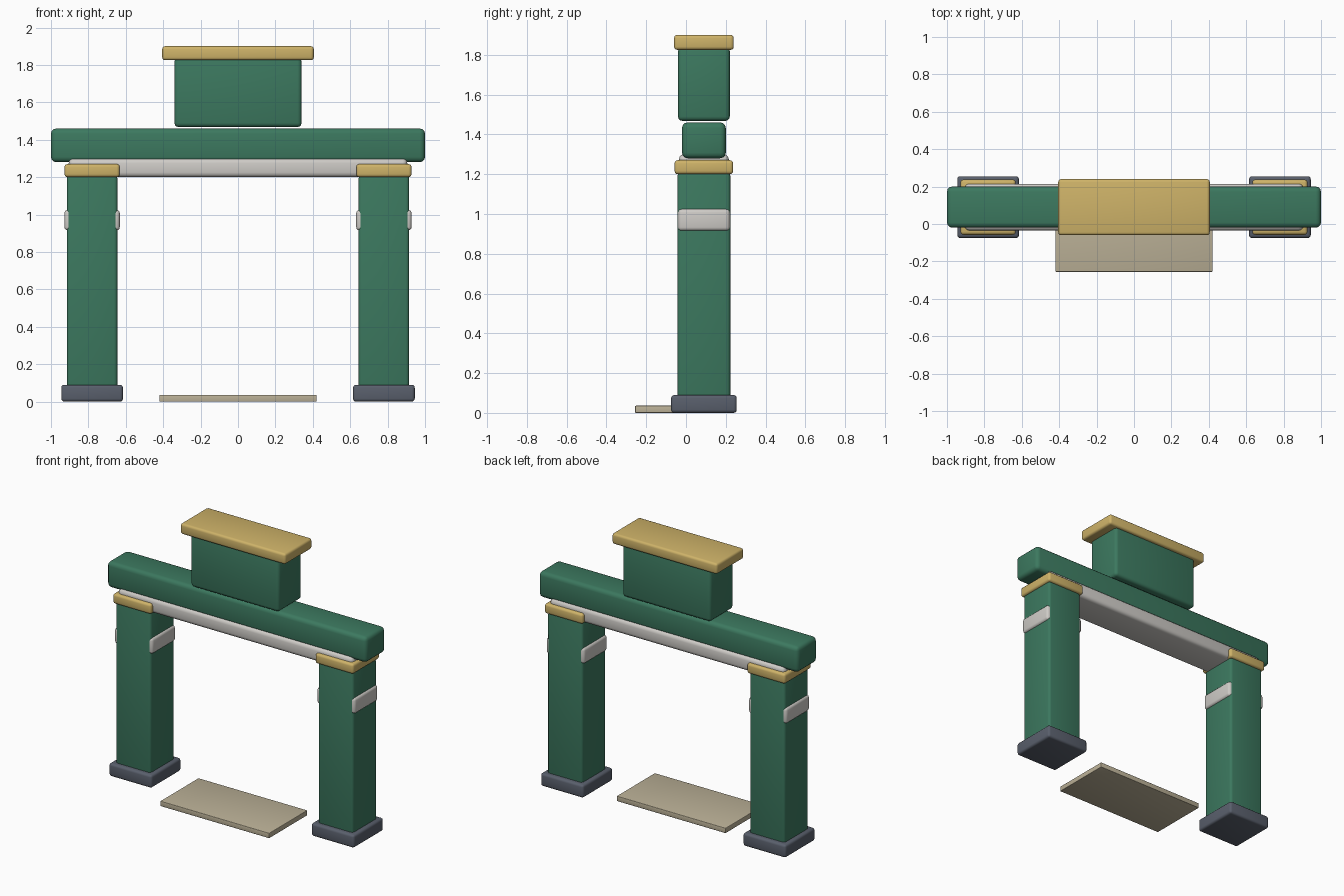
import bpy
import math

if "Cube" in bpy.data.objects:
    bpy.data.objects.remove(bpy.data.objects["Cube"])


def material(name, rgb):
    m = bpy.data.materials.new(name)
    m.diffuse_color = (*rgb, 1)
    m.use_nodes = True
    m.node_tree.nodes["Principled BSDF"].inputs["Base Color"].default_value = m.diffuse_color
    return m


GREEN = material("green", (0.045, 0.19, 0.115))
GOLD = material("gold", (0.62, 0.45, 0.14))
SLATE = material("slate", (0.10, 0.115, 0.15))
PALE = material("pale_grey", (0.62, 0.60, 0.57))
SAND = material("sand", (0.50, 0.44, 0.31))


def block(name, x, y, z, mat, bevel):
    """Rounded box from (min, max) pairs on each axis."""
    bpy.ops.mesh.primitive_cube_add(
        size=1, location=[(a + b) / 2 for a, b in (x, y, z)])
    ob = bpy.context.object
    ob.name = ob.data.name = name
    ob.scale = [b - a for a, b in (x, y, z)]
    bpy.ops.object.transform_apply(location=False, rotation=False, scale=True)
    ob.data.materials.append(mat)
    mod = ob.modifiers.new("rounded_edges", "BEVEL")
    mod.width = bevel
    mod.segments = 3
    bpy.ops.object.modifier_apply(modifier=mod.name)
    bpy.ops.object.shade_smooth_by_angle(angle=math.radians(35))
    return ob


def span(centre, size):
    return (centre - size / 2, centre + size / 2)


MID = 0.09  # depth centre of the gate

# Pillars with foot, band and capital
for side, sx in (("left", -0.78), ("right", 0.78)):
    block(side + "_foot", span(sx, 0.33), span(MID, 0.33), (0, 0.09), SLATE, 0.016)
    block(side + "_pillar", span(sx, 0.27), span(MID, 0.265), (0.002, 1.21), GREEN, 0.018)
    block(side + "_band", span(sx, 0.296), span(MID, 0.26), (0.915, 1.025), PALE, 0.018)
    block(side + "_capital", span(sx, 0.295), span(MID, 0.295), (1.20, 1.27), GOLD, 0.016)

# Lintel and main beam
block("lintel", (-0.905, 0.905), span(MID, 0.25), (1.20, 1.30), PALE, 0.025)
block("main_beam", (-1, 1), span(MID, 0.22), (1.28, 1.46), GREEN, 0.028)

# Raised box with its cap
block("upper_box", (-0.34, 0.34), span(MID, 0.26), (1.468, 1.84), GREEN, 0.022)
block("upper_cap", (-0.405, 0.405), span(MID, 0.30), (1.825, 1.90), GOLD, 0.016)

# Ground slab in the opening
block("ground_slab", (-0.42, 0.42), (-0.256, 0.164), (0, 0.036), SAND, 0.004)
